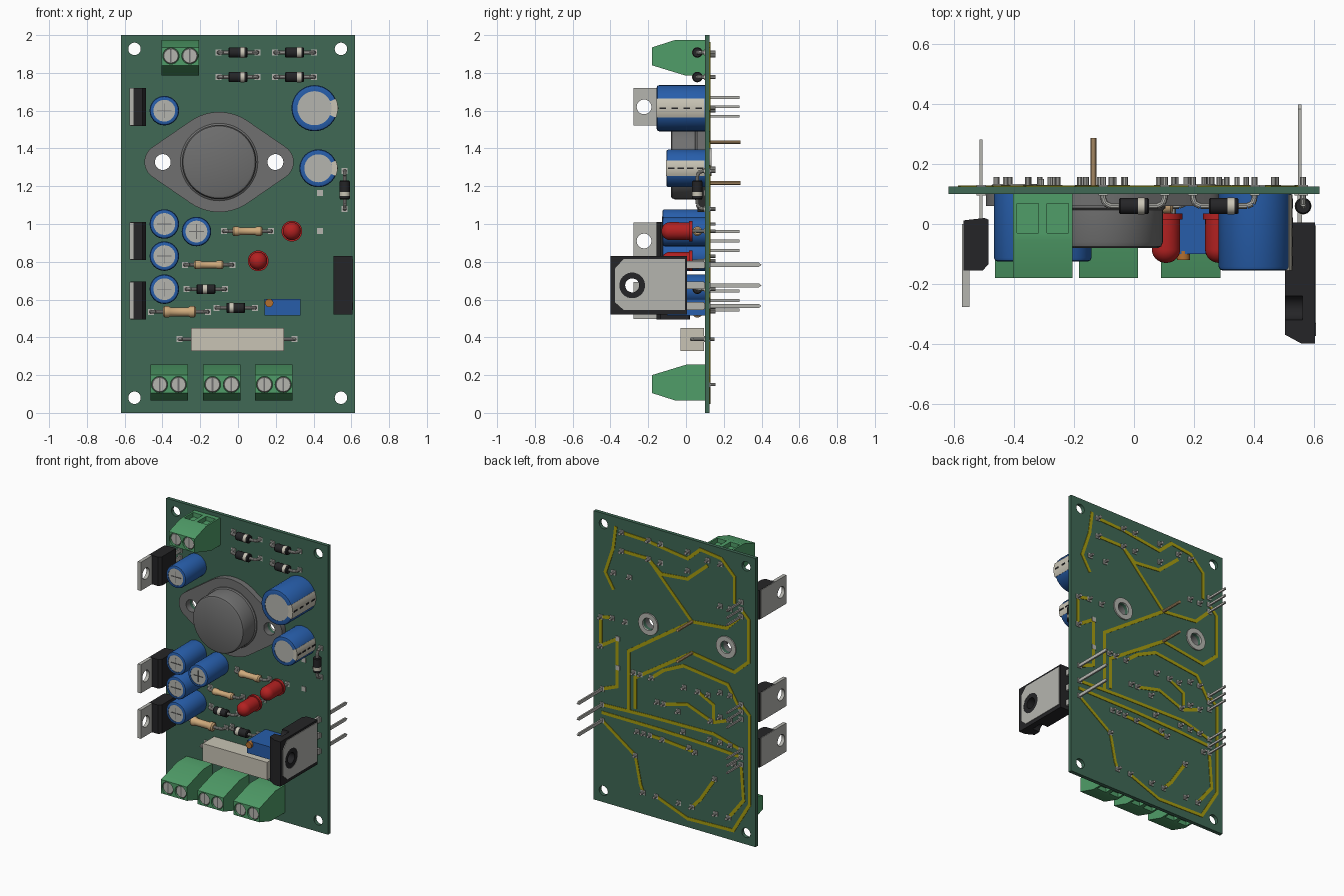
import bpy, bmesh
from math import sin, cos, pi, radians, acos
from mathutils import Vector

if "Cube" in bpy.data.objects:
    bpy.data.objects.remove(bpy.data.objects["Cube"])

def mat(name, *c):
    m = bpy.data.materials.new(name)
    m.diffuse_color = (*c, 1)
    m.use_nodes = True
    m.node_tree.nodes["Principled BSDF"].inputs["Base Color"].default_value = m.diffuse_color
    return m

GREEN, LIME = mat("board_green", .05, .14, .09), mat("terminal_green", .08, .34, .14)
BLUE, BLACK = mat("blue", .02, .11, .40), mat("black", .018, .018, .02)
TAN, RED = mat("tan", .62, .40, .20), mat("red", .45, .015, .015)
STONE, GOLD = mat("ceramic", .58, .55, .46), mat("trace_yellow", .38, .33, .005)
STEEL, IRON = mat("steel", .46, .46, .43), mat("iron", .16, .16, .16)
COPPER = mat("copper", .45, .16, .03)
OUT = Vector((0, -1, 0))

def make(name, bm, m):
    bmesh.ops.recalc_face_normals(bm, faces=bm.faces)
    me = bpy.data.meshes.new(name)
    bm.to_mesh(me)
    bm.free()
    me.materials.append(m)
    o = bpy.data.objects.new(name, me)
    bpy.context.collection.objects.link(o)
    return o

def prism(bm, pts, axis, a, b):
    # extrude a 2D outline along an axis
    def v(p, t):
        c = list(p)
        c.insert(axis, t)
        return bm.verts.new(c)
    A, B = [v(p, a) for p in pts], [v(p, b) for p in pts]
    bm.faces.new(A)
    bm.faces.new(B[::-1])
    for i in range(len(A)):
        j = (i + 1) % len(A)
        bm.faces.new((A[i], B[i], B[j], A[j]))
    return bm

def box(bm, x0, x1, y0, y1, z0, z1):
    return prism(bm, [(x0, y0), (x1, y0), (x1, y1), (x0, y1)], 2, z0, z1)

def lathe(bm, origin, axis, prof, n=32, closed=False):
    # revolve (radius, distance) pairs round an axis
    o, d = Vector(origin), Vector(axis).normalized()
    u = d.orthogonal().normalized()
    w = d.cross(u)
    R = [[bm.verts.new(o + d * t + (u * cos(2*pi*k/n) + w * sin(2*pi*k/n)) * r) for k in range(n)] for r, t in prof]
    for A, B in list(zip(R, R[1:])) + ([(R[-1], R[0])] if closed else []):
        for k in range(n):
            j = (k + 1) % n
            bm.faces.new((A[k], A[j], B[j], B[k]))
    if not closed:
        bm.faces.new(R[0])
        bm.faces.new(R[-1])
    return bm

def wire(bm, pts, r):
    for p, q in zip(pts, pts[1:]):
        d = Vector(q) - Vector(p)
        lathe(bm, p, d, [(r, 0), (r, d.length)], 10)

def cut(o, bm):
    c = make("cutter", bm, BLACK)
    c.hide_render = True
    md = o.modifiers.new("cut", "BOOLEAN")
    md.operation, md.object, md.solver = "DIFFERENCE", c, "EXACT"
    bpy.context.view_layer.objects.active = o
    bpy.ops.object.modifier_apply(modifier=md.name)
    bpy.data.objects.remove(c)

new = bmesh.new
pads, leads = new(), new()

def pin(x, z, lead=True):
    box(pads, x - .016, x + .016, .096, .13, z - .016, z + .016)
    if lead:
        wire(leads, [(x, .06, z), (x, .157, z)], .009)

# board with corner and transistor mounting holes
TX, TZ = -.10, 1.328
board = make("board", box(new(), -.62, .62, .10, .125, 0, 2), GREEN)
holes = new()
for x in (-.548, .545):
    for z in (.08, 1.927):
        lathe(holes, (x, .2, z), OUT, [(.033, 0), (.033, .3)])
for s in (-1, 1):
    lathe(holes, (TX + s * .298, .2, TZ), OUT, [(.042, 0), (.042, .3)])
cut(board, holes)

# terminal blocks: profile, wire openings, recessed slotted screws
def terminal(x, zc, s):
    prof = [(.1, -.095), (-.055, -.095), (-.18, -.055), (-.18, .04), (0, .095), (.1, .095)]
    t = make("terminal_block", prism(new(), [(y, zc + s * u) for y, u in prof], 0, x - .099, x + .099), LIME)
    c, scr, slot = new(), new(), new()
    for dx in (-.05, .05):
        zs = zc - s * .01
        za, zb = sorted((zc - s * .12, zc - s * .065))
        box(c, x + dx - .036, x + dx + .036, -.03, .068, za, zb)
        lathe(c, (x + dx, -.15, zs), OUT, [(.043, 0), (.043, .06)])
        lathe(scr, (x + dx, -.14, zs), OUT, [(.041, 0), (.041, .028), (.037, .032)])
        box(slot, x + dx - .004, x + dx + .004, -.174, -.16, zs - .036, zs + .036)
        pin(x + dx, zc - s * .01)
    cut(t, c)
    make("terminal_screws", scr, STEEL)
    make("screw_slots", slot, IRON)

for x in (-.365, -.085, .19):
    terminal(x, .16, 1)
terminal(-.305, 1.88, -1)

# electrolytic capacitors
def capacitor(x, z, r, top, stripe=False):
    L = .1 - top
    make("capacitor", lathe(new(), (x, .1, z), OUT, [(r, 0), (r, L - .012), (r - .004, L - .003), (r - .012, L), (.74 * r, L), (.74 * r, L - .006)]), BLUE)
    lid = lathe(new(), (x, .1, z), OUT, [(.74 * r, L - .02), (.74 * r, L - .003)])
    make("capacitor_lid", lid, STEEL)
    if stripe:
        arc = [radians(a) for a in range(-24, 25, 6)]
        pts = [(x + (r + .002) * cos(a), z + (r + .002) * sin(a)) for a in arc]
        pts += [(x + .74 * r * cos(a), z + .74 * r * sin(a)) for a in arc[::-1]]
        make("polarity_stripe", prism(new(), pts, 1, .098, top - .001), STONE)
        d = new()
        for k in range(4):
            y = top + L * (k + .5) / 4
            box(d, x + r - .004, x + r + .004, y - .017, y + .017, z - .005, z + .005)
        make("stripe_dashes", d, BLACK)
    else:
        v = new()
        box(v, x - .5 * r, x + .5 * r, top - .001, top + .01, z - .002, z + .002)
        box(v, x - .002, x + .002, top - .0015, top + .01, z - .5 * r, z + .5 * r)
        make("vent_lines", v, IRON)
    for s in (-1, 1):
        pin(x + s * .5 * r, z)

for x, z in ((-.39, 1.6), (-.39, 1.0), (-.39, .83), (-.39, .655), (-.22, .96)):
    capacitor(x, z, .078, -.125)
capacitor(.405, 1.613, .122, -.155, True)
capacitor(.425, 1.295, .1, -.104, True)

# metal can power transistor: flange = three tangent circles
th, fl = acos((.265 - .095) / .30), []
for cx, r, a, b in ((0, .265, th, pi - th), (-.30, .095, pi - th, pi + th), (0, .265, pi + th, 2*pi - th), (.30, .095, -th, th)):
    fl += [(TX + cx + r * cos(a + (b - a) * k / 12), TZ + r * sin(a + (b - a) * k / 12)) for k in range(13)]
bm = prism(new(), fl, 1, .06, .1)
bmesh.ops.remove_doubles(bm, verts=bm.verts, dist=.001)
flange = make("transistor_flange", bm, IRON)
c, w = new(), new()
for s in (-1, 1):
    lathe(c, (TX + s * .298, .2, TZ), OUT, [(.042, 0), (.042, .3)])
    lathe(w, (TX + s * .298, .134, TZ), OUT, [(.042, 0), (.075, 0), (.075, .012), (.042, .012)], closed=True)
cut(flange, c)
make("mounting_rings", w, STEEL)
make("transistor_can", lathe(new(), (TX, .065, TZ), OUT, [(.205, 0), (.205, .012), (.197, .018), (.197, .125), (.191, .14), (.18, .145)], 48), IRON)
bm = new()
for z in (1.433, 1.217):
    wire(bm, [(-.135, .07, z), (-.135, .288, z)], .01)
make("can_pins", bm, TAN)

# axial parts: bent leads plus a turned body
def axial(name, x, z, span, body, r, m, band=None, vert=False):
    d = Vector((0, 0, 1)) if vert else Vector((1, 0, 0))
    c, b = Vector((x, .06, z)), Vector((0, 1, 0))
    for s in (-1, 1):
        e = c + d * s * span
        wire(leads, [c, e - d * s * .025, e - d * s * .007 + b * .008, e + b * .026, e + b * .097], .01)
        pin(e.x, e.z, False)
    if band is None:
        prof = [(.7 * r, 0), (r, .008), (r, .03), (.8 * r, .04)]
        prof += [(q, 2 * body - t) for q, t in prof[::-1]]
    else:
        prof = [(.85 * r, 0), (r, .005), (r, 2 * body - .005), (.85 * r, 2 * body)]
        make("diode_band", lathe(new(), c + d * (band - .011), d, [(r + .001, 0), (r + .001, .022)], 24), STONE)
    make(name, lathe(new(), c - d * body, d, prof, 24), m)

for x in (0, .3):
    for z in (1.908, 1.778):
        axial("diode", x, z, .103, .05, .027, BLACK, .024)
axial("diode", .565, 1.18, .1, .05, .027, BLACK, -.022, True)
axial("diode", -.17, .655, .102, .05, .025, BLACK, -.005)
axial("diode", -.012, .556, .102, .05, .027, BLACK, -.022)
axial("resistor", .05, .962, .125, .08, .025, TAN)
axial("resistor", -.155, .784, .125, .078, .023, TAN)
axial("resistor", -.31, .535, .15, .087, .03, TAN)

# ceramic block resistor
make("ceramic_resistor", box(new(), -.25, .243, -.03, .095, .328, .45), STONE)
wire(leads, [(-.31, .15, .39), (-.31, .04, .39), (-.295, .03, .39), (.285, .03, .39), (.3, .04, .39), (.3, .15, .39)], .01)
pin(-.31, .39, False)
pin(.3, .39, False)

# indicator lamps
for x, z in ((.285, .962), (.107, .805)):
    dome = [(.047 * cos(k * pi / 16) + .0005, .12 + .045 * sin(k * pi / 16)) for k in range(9)]
    make("indicator_lamp", lathe(new(), (x, .035, z), OUT, [(.055, 0), (.055, .02), (.047, .02)] + dome), RED)
    for s in (-1, 1):
        wire(leads, [(x + s * .025, .03, z), (x + s * .025, .1, z)], .008)
        pin(x + s * .025, z)

# trimmer
make("trimmer", box(new(), .14, .33, -.10, .1, .515, .603), BLUE)
make("trimmer_screw", lathe(new(), (.165, -.09, .582), OUT, [(.022, 0), (.022, .03)], 20), COPPER)
for x in (.185, .235, .285):
    pin(x, .56)

# three tab regulators on the left edge
for zc in (1.62, .91, .595):
    prof = [(-.57, .012), (-.50, .02), (-.487, .015), (-.487, -.135), (-.505, -.155), (-.57, -.155)]
    make("regulator_body", prism(new(), prof, 2, zc - .1, zc + .1), BLACK)
    tab = make("regulator_tab", box(new(), -.574, -.55, -.278, .0, zc - .099, zc + .099), STEEL)
    cut(tab, lathe(new(), (-.6, -.222, zc), (1, 0, 0), [(.039, 0), (.039, .1)]))
    for k in (-.05, 0, .05):
        box(leads, -.516, -.506, .01, .10, zc + k - .013, zc + k + .013)
        box(leads, -.516, -.506, .10, .283, zc + k - .007, zc + k + .007)
        pin(-.511, zc + k, False)

# large flat transistor on the right edge
ZP = .675
pk = make("power_package", prism(new(), [(.525, .005), (.505, -.02), (.505, -.37), (.56, -.40), (.605, -.40), (.605, .005)], 2, .52, .83), BLACK)
pc = lathe(new(), (.4, -.285, ZP), (1, 0, 0), [(.037, 0), (.037, .3)])
for z in (.52, .83):
    lathe(pc, (.45, -.28, z), (1, 0, 0), [(.04, 0), (.04, .113)])
cut(pk, pc)
pl = make("package_plate", prism(new(), [(-.005, .545), (-.33, .545), (-.375, .585), (-.375, .765), (-.33, .815), (-.005, .815)], 0, .598, .609), STEEL)
cut(pl, lathe(new(), (.5, -.285, ZP), (1, 0, 0), [(.068, 0), (.068, .2)]))
make("package_hole_ring", lathe(new(), (.59, -.285, ZP), (1, 0, 0), [(.037, 0), (.068, 0), (.068, .018), (.037, .018)], closed=True), BLACK)
for k in (-.109, 0, .109):
    box(leads, .546, .561, -.01, .095, ZP + k - .02, ZP + k + .02)
    prism(leads, [(.095, ZP + k - .011), (.385, ZP + k - .011), (.40, ZP + k), (.385, ZP + k + .011), (.095, ZP + k + .011)], 0, .548, .559)
    pin(.553, ZP + k, False)

# spare pads
for z in (1.163, .962):
    pin(.435, z, False)

# copper tracks on the back
tracks = new()
def track(*pts):
    for (x0, z0), (x1, z1) in zip(pts, pts[1:]):
        d = Vector((x1 - x0, z1 - z0)).normalized() * .011
        n = Vector((-d.y, d.x))
        a, b = Vector((x0, z0)) - d * .6, Vector((x1, z1)) + d * .6
        prism(tracks, [a - n, b - n, b + n, a + n], 1, .12, .1285)

track((.403, 1.908), (.2, 1.9), (-.1, 1.86), (-.2, 1.95), (-.36, 1.93), (-.46, 1.83), (-.46, 1.65))
track((.45, 1.93), (.47, 1.78), (.53, 1.6), (.47, 1.5))
track((.4, 1.78), (.2, 1.78), (.1, 1.7), (-.1, 1.72), (-.25, 1.85))
track((.2, 1.78), (-.135, 1.433), (-.4, 1.46), (-.511, 1.57))
track((-.135, 1.433), (.35, 1.1), (.35, .7))
track((-.511, 1.62), (-.57, 1.56), (-.57, 1.27), (-.46, 1.17), (-.135, 1.217), (.3, .93), (.3, .72))
track((.47, 1.3), (.565, 1.28), (.565, 1.08), (.44, 1.16), (.44, .83), (.553, .784))
track((.553, .675), (.2, .69), (-.3, .7), (-.511, .645))
track((.553, .62), (.1, .62), (-.25, .61), (-.511, .595))
track((.553, .566), (.3, .39), (.26, .2), (.24, .15))
track((-.511, .96), (-.575, .9), (-.575, .28), (-.45, .07), (-.1, .06), (.14, .15))
track((-.511, .545), (-.53, .3), (-.415, .15))
track((-.31, .39), (-.2, .22), (-.135, .15))
track((.175, .962), (.08, 1.04), (-.07, 1.11), (-.41, 1.07), (-.511, .91))
track((-.18, .96), (-.3, .9), (-.3, .78), (-.43, .83))
track((-.28, .784), (-.1, .85), (.08, .805))
track((-.16, .535), (.09, .556), (.185, .56))
make("back_tracks", tracks, GOLD)
make("solder_pads", pads, STEEL)
make("component_leads", leads, STEEL)

bpy.ops.object.select_all(action="SELECT")
bpy.context.view_layer.objects.active = board
bpy.ops.object.shade_smooth_by_angle(angle=radians(32))
